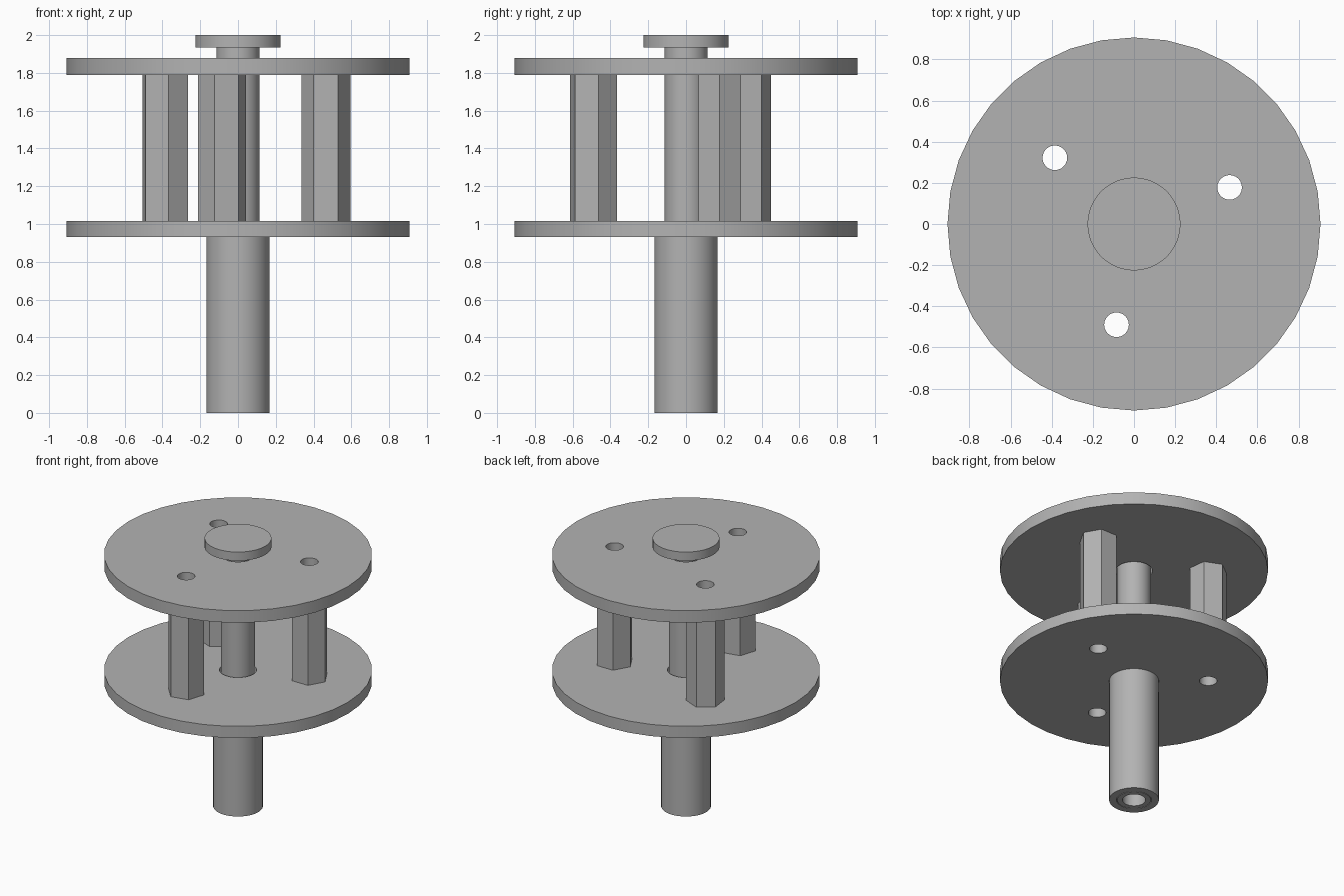
import bpy, bmesh
from math import sin, cos, pi, radians
from mathutils import Vector

if "Cube" in bpy.data.objects:
    bpy.data.objects.remove(bpy.data.objects["Cube"], do_unlink=True)

grey = bpy.data.materials.new("plain grey")
grey.use_nodes = True
GREY = (0.45, 0.45, 0.45, 1)
grey.diffuse_color = GREY
grey.node_tree.nodes["Principled BSDF"].inputs["Base Color"].default_value = GREY


def loop(radius, sides, centre=(0, 0), turn=0):
    """Points of a regular polygon."""
    return [(centre[0] + radius * cos(radians(turn) + 2 * pi * i / sides),
             centre[1] + radius * sin(radians(turn) + 2 * pi * i / sides))
            for i in range(sides)]


def extrude(name, loops, z0, z1):
    """Fill an outline, leaving inner loops open as holes, and raise it."""
    bm = bmesh.new()
    edges = []
    for pts in loops:
        vs = [bm.verts.new((x, y, z0)) for x, y in pts]
        edges += [bm.edges.new((vs[i - 1], vs[i])) for i in range(len(vs))]
    bmesh.ops.triangle_fill(bm, edges=edges, use_beauty=True, normal=(0, 0, 1))
    top = bmesh.ops.extrude_face_region(bm, geom=bm.faces[:], use_keep_orig=True)
    raised = [g for g in top["geom"] if isinstance(g, bmesh.types.BMVert)]
    bmesh.ops.translate(bm, verts=raised, vec=Vector((0, 0, z1 - z0)))
    bmesh.ops.recalc_face_normals(bm, faces=bm.faces[:])
    mesh = bpy.data.meshes.new(name)
    bm.to_mesh(mesh)
    bm.free()
    mesh.materials.append(grey)
    obj = bpy.data.objects.new(name, mesh)
    bpy.context.collection.objects.link(obj)
    bpy.ops.object.select_all(action="DESELECT")
    obj.select_set(True)
    bpy.context.view_layer.objects.active = obj
    bpy.ops.object.shade_smooth_by_angle(angle=radians(30))
    return obj


# Pillar positions and the turn of each hexagon
pillars = {"front": ((-0.085, -0.49), 12),
           "right_back": ((-0.385, 0.322), 37),
           "left": ((0.465, 0.178), 0)}
bolt_holes = [loop(0.06, 24, centre) for centre, turn in pillars.values()]

# Two drilled discs
LOW, LOW_TOP, HIGH, HIGH_TOP = 0.93, 1.017, 1.79, 1.88
for name, z0, z1 in (("lower_disc", LOW, LOW_TOP), ("upper_disc", HIGH, HIGH_TOP)):
    extrude(name, [loop(0.907, 36), loop(0.125, 40)] + bolt_holes, z0, z1)

# Hollow hexagonal spacers
for (name, (centre, turn)), hole in zip(pillars.items(), bolt_holes):
    extrude(name + "_spacer", [loop(0.13, 6, centre, turn), hole], LOW_TOP, HIGH)

# Outer sleeve, hollow shaft and cap
extrude("outer_sleeve", [loop(0.168, 48), loop(0.118, 40)], 0, LOW)
extrude("shaft", [loop(0.114, 40), loop(0.078, 40)], 0, 1.935)
extrude("cap", [loop(0.226, 48)], 1.935, 2)
